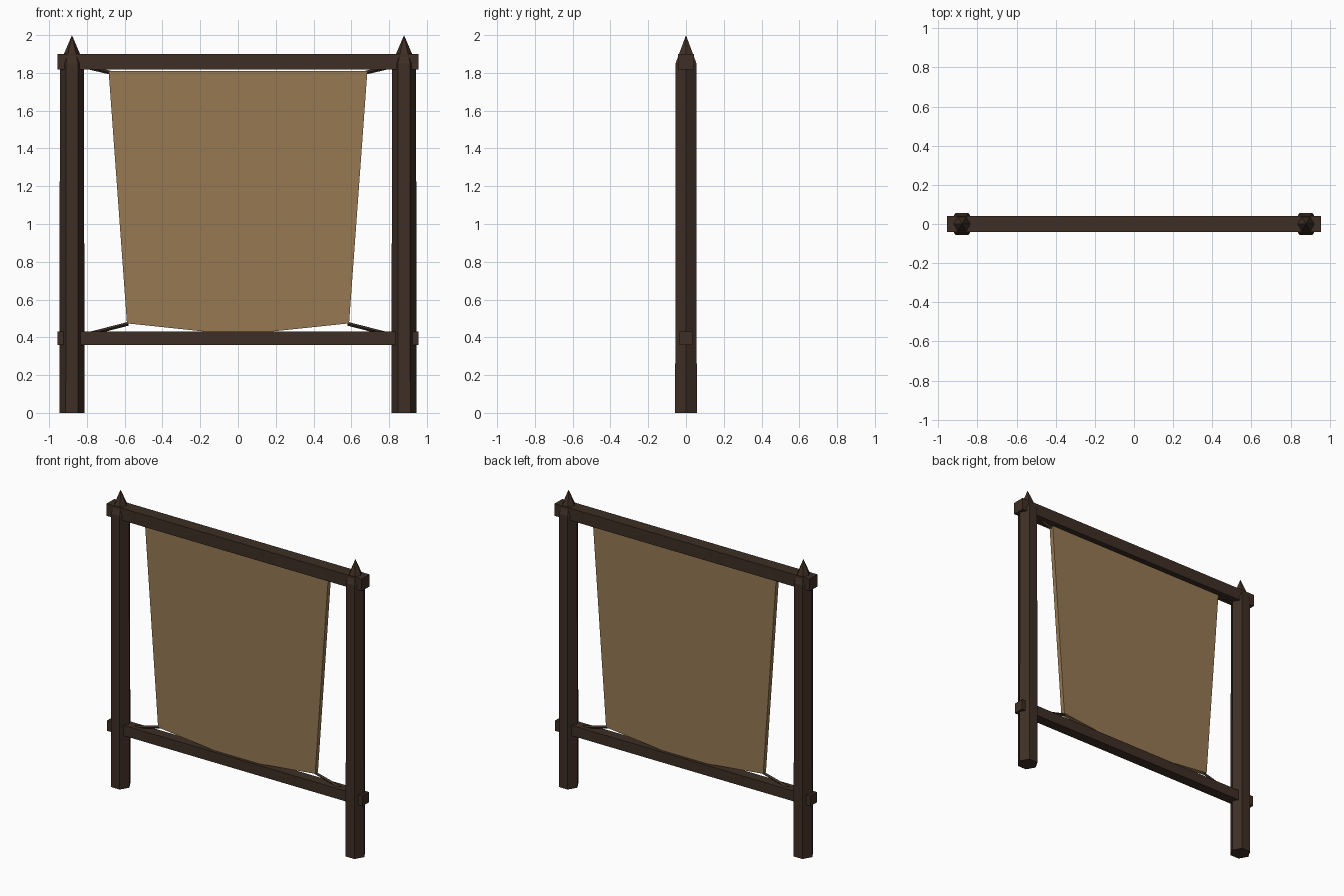
import bpy, bmesh, math
from mathutils import Vector

if "Cube" in bpy.data.objects:
    bpy.data.objects.remove(bpy.data.objects["Cube"])


def material(name, rgb):
    m = bpy.data.materials.new(name)
    m.use_nodes = True
    m.diffuse_color = (*rgb, 1)
    m.node_tree.nodes["Principled BSDF"].inputs["Base Color"].default_value = (*rgb, 1)
    return m


wood = material("dark wood", (0.048, 0.028, 0.018))
hide = material("tan hide", (0.305, 0.190, 0.086))
cord = material("cord brown", (0.050, 0.033, 0.023))


def finish(name, bm, mat):
    bmesh.ops.recalc_face_normals(bm, faces=bm.faces)
    mesh = bpy.data.meshes.new(name)
    bm.to_mesh(mesh)
    bm.free()
    mesh.materials.append(mat)
    ob = bpy.data.objects.new(name, mesh)
    bpy.context.collection.objects.link(ob)
    return ob


# Hexagonal post with a sharpened tip, as stacked rings
def post(name, x):
    bm = bmesh.new()
    rings = []
    for r, z in ((0.066, 0), (0.064, 1.85)):
        rings.append([bm.verts.new((x + r * math.cos(math.pi * i / 3),
                                    r * math.sin(math.pi * i / 3), z)) for i in range(6)])
    tip = bm.verts.new((x, 0, 2))
    bm.faces.new(rings[0])
    for i in range(6):
        j = (i + 1) % 6
        bm.faces.new((rings[0][i], rings[0][j], rings[1][j], rings[1][i]))
        bm.faces.new((rings[1][i], rings[1][j], tip))
    finish(name, bm, wood)


# Square crossbar between the posts
def beam(name, depth, low, high):
    bm = bmesh.new()
    bmesh.ops.create_cube(bm, size=1)
    for v in bm.verts:
        v.co = (v.co.x * 1.91, v.co.y * depth, low + (v.co.z + 0.5) * (high - low))
    finish(name, bm, wood)


# Thin four-sided cord between two points
def rope(name, a, b, radius):
    a, b = Vector(a), Vector(b)
    bm = bmesh.new()
    bmesh.ops.create_cone(bm, cap_ends=True, segments=4, radius1=radius,
                          radius2=radius, depth=(b - a).length)
    ob = finish(name, bm, cord)
    ob.location = (a + b) / 2
    ob.rotation_euler = (b - a).to_track_quat("Z", "Y").to_euler()


for side, s in (("left", 1), ("right", -1)):
    post(side + "_post", s * 0.879)
    rope(side + "_lower_cord", (s * 0.58, 0, 0.472), (s * 0.84, 0, 0.405), 0.010)
    rope(side + "_upper_cord", (s * 0.67, 0, 1.80), (s * 0.84, 0, 1.84), 0.010)

beam("top_beam", 0.084, 1.818, 1.90)
beam("lower_beam", 0.070, 0.36, 0.43)

# Stretched hide panel with a sagging lower edge
half = [(0.685, 1.81), (0.588, 0.474), (0.17, 0.430), (0.08, 0.424)]
outline = half + [(-x, z) for x, z in reversed(half)]
bm = bmesh.new()
face = bm.faces.new([bm.verts.new((x, -0.015, z)) for x, z in outline])
grown = bmesh.ops.extrude_face_region(bm, geom=[face])
for v in grown["geom"]:
    if isinstance(v, bmesh.types.BMVert):
        v.co.y = 0.015
finish("hide_panel", bm, hide)
